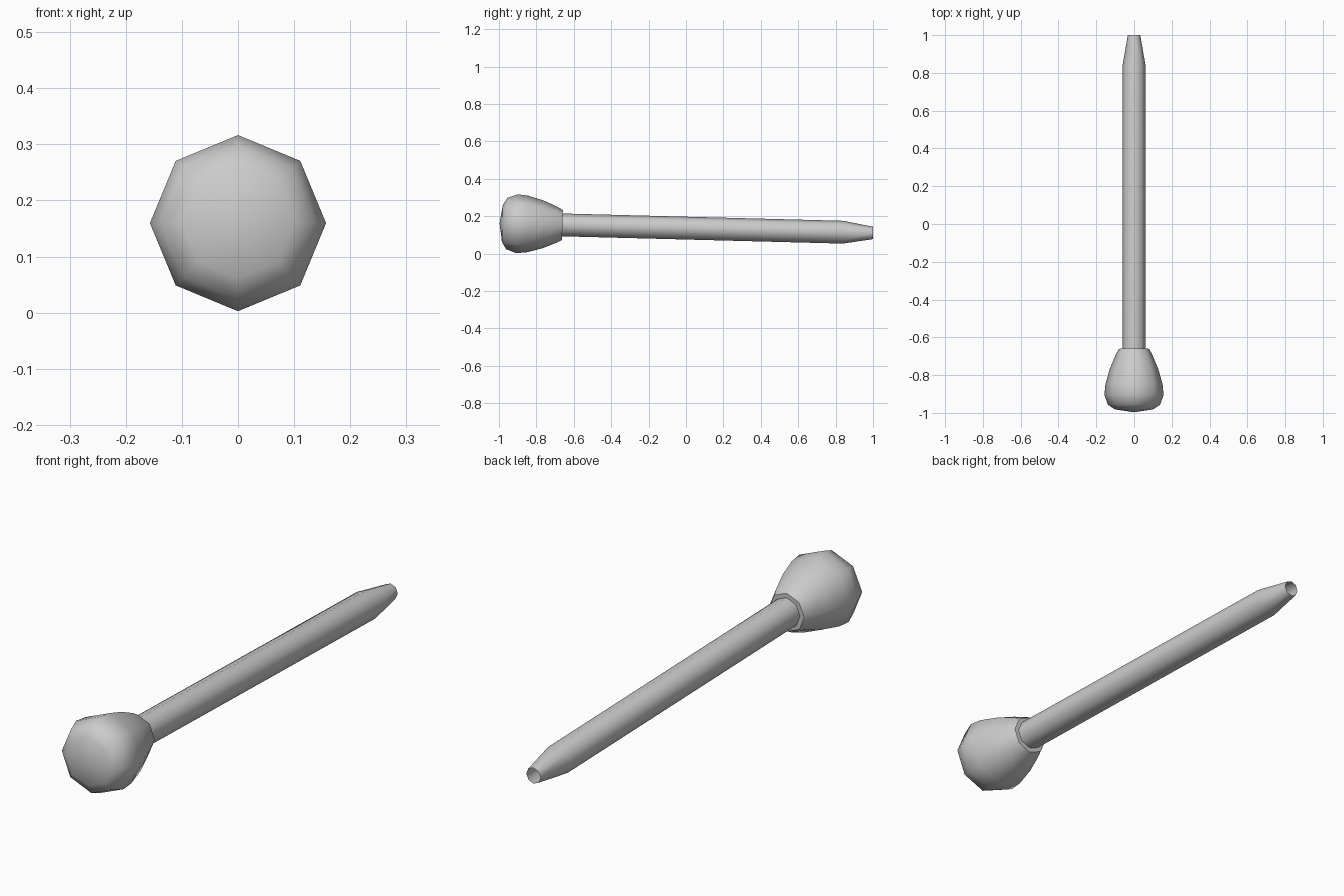
import bpy
import bmesh
import math
from mathutils import Matrix

cube = bpy.data.objects.get("Cube")
if cube:
    bpy.data.objects.remove(cube, do_unlink=True)

grey = bpy.data.materials.new("light_grey")
grey.use_nodes = True
colour = (0.6, 0.6, 0.6, 1)
grey.diffuse_color = colour
grey.node_tree.nodes["Principled BSDF"].inputs["Base Color"].default_value = colour

SIDES = 8
# Shared axis: runs front to back and dips slightly towards the tip
TILT = Matrix.Translation((0, 0, 0.136)) @ Matrix.Rotation(-0.026, 4, "X")


def lathe(name, profile):
    """Turn (radius, y) points about the y axis; zero radius makes a pole."""
    bm = bmesh.new()
    rings = []
    for radius, y in profile:
        if radius == 0:
            rings.append([bm.verts.new((0, y, 0))] * SIDES)
            continue
        angles = [math.tau * i / SIDES for i in range(SIDES)]
        rings.append([bm.verts.new((radius * math.cos(a), y, radius * math.sin(a)))
                      for a in angles])
    for near, far in zip(rings, rings[1:]):
        for i in range(SIDES):
            j = (i + 1) % SIDES
            corners = dict.fromkeys((near[i], far[i], far[j], near[j]))
            bm.faces.new(list(corners))
    bm.normal_update()
    bm.transform(TILT)
    mesh = bpy.data.meshes.new(name)
    bm.to_mesh(mesh)
    bm.free()
    mesh.materials.append(grey)
    obj = bpy.data.objects.new(name, mesh)
    bpy.context.collection.objects.link(obj)
    bpy.ops.object.select_all(action="DESELECT")
    obj.select_set(True)
    bpy.context.view_layer.objects.active = obj
    bpy.ops.object.shade_smooth_by_angle(angle=math.radians(55))
    return obj


# Rounded head with a shallow domed front and a flat rear collar
lathe("head", [(0, -0.997), (0.1, -0.982), (0.138, -0.958), (0.157, -0.905),
               (0.152, -0.85), (0.128, -0.765), (0.096, -0.69),
               (0.08, -0.661), (0.06, -0.661)])

# Long hollow shaft, open at its tapered tip
lathe("shaft", [(0.061, -0.68), (0.061, 0.84), (0.033, 1.0)])
